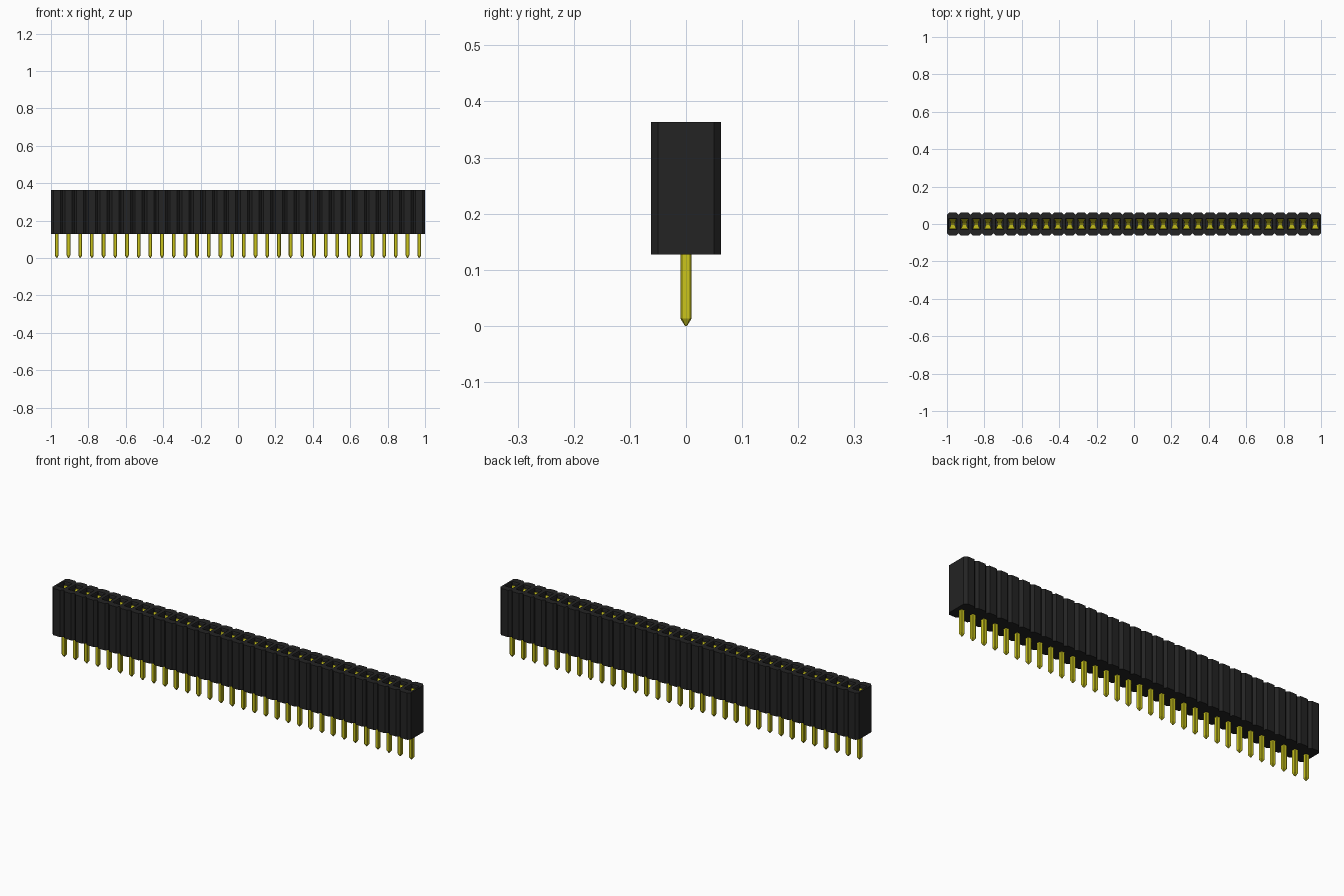
import bpy
import bmesh

cube = bpy.data.objects.get("Cube")
if cube:
    bpy.data.objects.remove(cube)

COUNT = 32
PITCH = 2 / COUNT
BOTTOM, TOP, DEPTH = 0.127, 0.363, 0.062
FIRST_X = -1 + PITCH / 2


def material(name, color):
    m = bpy.data.materials.new(name)
    m.use_nodes = True
    m.diffuse_color = color
    m.node_tree.nodes["Principled BSDF"].inputs["Base Color"].default_value = color
    return m


black = material("black plastic", (0.017, 0.017, 0.017, 1))
gold = material("yellow metal", (0.6, 0.56, 0.012, 1))


def octagon(bm, hx, hy, c, z):
    """Ring of a chamfered rectangle; sides alternate straight and chamfer."""
    pts = [(hx, -hy + c), (hx, hy - c), (hx - c, hy), (-hx + c, hy),
           (-hx, hy - c), (-hx, -hy + c), (-hx + c, -hy), (hx - c, -hy)]
    return [bm.verts.new((x, y, z)) for x, y in pts]


def bridge(bm, a, b, skip=()):
    n = len(a)
    for i in range(n):
        if i not in skip:
            bm.faces.new((a[i], a[(i + 1) % n], b[(i + 1) % n], b[i]))


def finish(bm, name, mat, repeat=True):
    mesh = bpy.data.meshes.new(name)
    bm.to_mesh(mesh)
    bm.free()
    mesh.materials.append(mat)
    ob = bpy.data.objects.new(name, mesh)
    bpy.context.collection.objects.link(ob)
    if repeat:
        ob.location.x = FIRST_X
        arr = ob.modifiers.new("row", "ARRAY")
        arr.count = COUNT
        arr.use_relative_offset = False
        arr.use_constant_offset = True
        arr.constant_offset_displace = (PITCH, 0, 0)
        arr.use_merge_vertices = True
        arr.merge_threshold = 0.0001
    return ob


# Housing: one chamfered cell with a socket, open where neighbours join
bm = bmesh.new()
low = octagon(bm, PITCH / 2, DEPTH, 0.0125, BOTTOM)
high = octagon(bm, PITCH / 2, DEPTH, 0.0125, TOP)
rim = octagon(bm, 0.022, 0.030, 0.002, TOP)
throat = octagon(bm, 0.020, 0.028, 0.002, TOP - 0.006)
floor = octagon(bm, 0.020, 0.028, 0.002, BOTTOM + 0.02)
bm.faces.new(low[::-1])
bridge(bm, low, high, skip=(0, 4))
for a, b in ((high, rim), (rim, throat), (throat, floor)):
    bridge(bm, a, b)
bm.faces.new(floor)
finish(bm, "housing", black)

# Flat walls closing the two ends of the housing
bm = bmesh.new()
for side in (-1, 1):
    y = (DEPTH - 0.0125) * side
    bm.faces.new([bm.verts.new((side, py, pz)) for py, pz in
                  ((-y, BOTTOM), (y, BOTTOM), (y, TOP), (-y, TOP))])
finish(bm, "end_walls", black, repeat=False)

# Pins: chamfered square legs with tapered tips
bm = bmesh.new()
rings = [octagon(bm, h, h, c, z) for h, c, z in
         ((0.002, 0.0007, 0), (0.010, 0.003, 0.013), (0.010, 0.003, BOTTOM + 0.025))]
bm.faces.new(rings[0][::-1])
bridge(bm, rings[0], rings[1])
bridge(bm, rings[1], rings[2])
bm.faces.new(rings[2])
finish(bm, "pins", gold)

# Contacts: facing spring leaves, pinched below a flared mouth
bm = bmesh.new()
profile = ((0.022, 0.149, 0.018), (0.020, 0.20, 0.017),
           (0.004, 0.305, 0.010), (0.024, 0.345, 0.018))
THICK = 0.003
for side in (-1, 1):
    rings = []
    for y, z, w in profile:
        corners = ((-w, y), (w, y), (w, y + THICK), (-w, y + THICK))
        rings.append([bm.verts.new((x, py * side, z)) for x, py in corners])
    for a, b in zip(rings, rings[1:]):
        bridge(bm, a, b)
    bm.faces.new(rings[0][::-1])
    bm.faces.new(rings[-1])
bmesh.ops.recalc_face_normals(bm, faces=bm.faces)
finish(bm, "contacts", gold)
